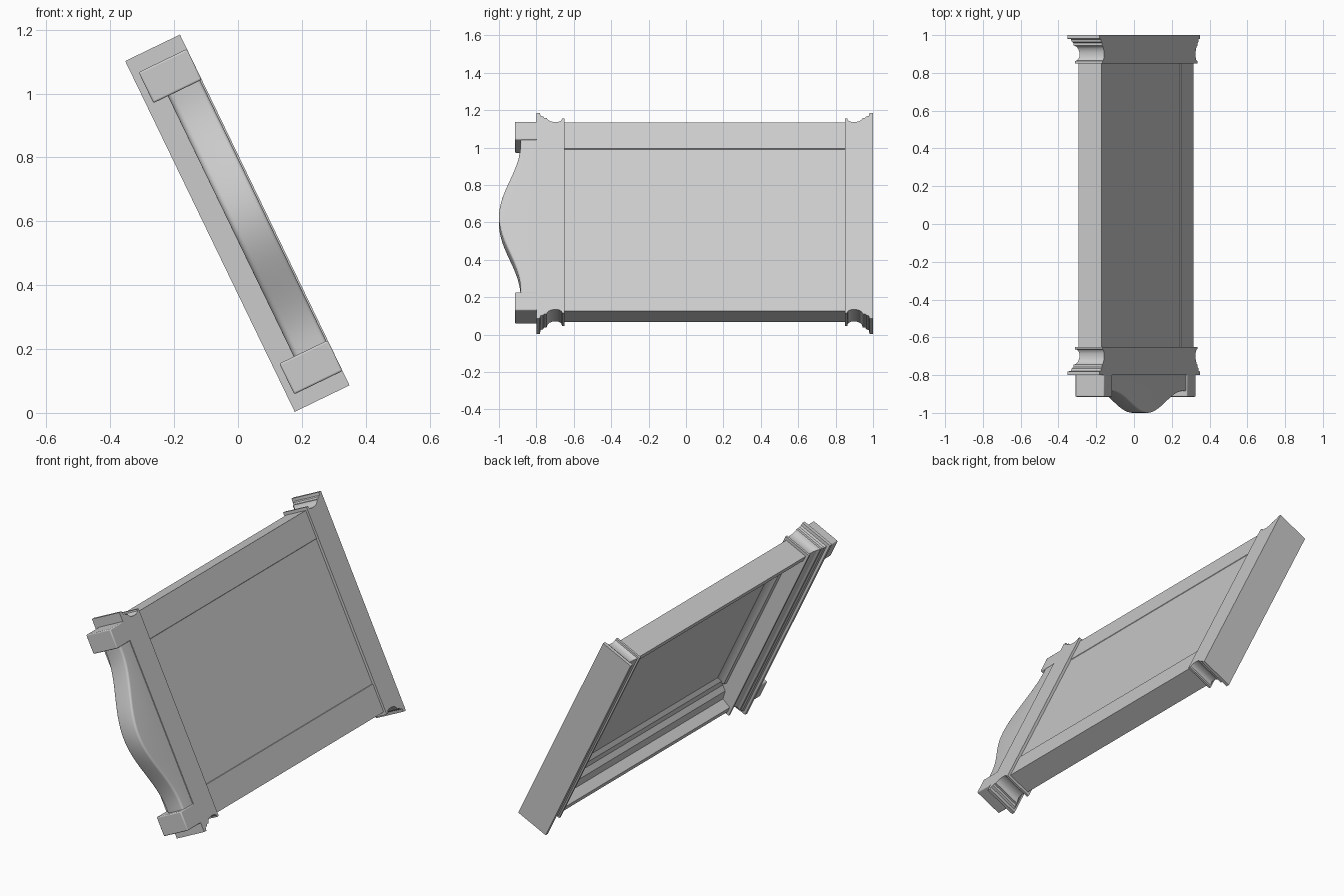
import bpy, bmesh, math
from mathutils import Matrix, Vector

if "Cube" in bpy.data.objects:
    bpy.data.objects.remove(bpy.data.objects["Cube"])

# Built upright (x = thickness, y = width, z = length), then leaned over about y
LEAN = Matrix.Translation((0, 0, 0.595)) @ Matrix.Rotation(math.radians(-25.8), 4, 'Y')
BACK = 0.093      # flush plane of end blocks and handle
BODY_BACK = 0.08  # back of the rails
HALF = 0.56       # half length of the body
FACE = -0.055     # open face of the rails


def finish(name, bm, bevel=0.0, smooth=30):
    bmesh.ops.recalc_face_normals(bm, faces=bm.faces)
    bm.transform(LEAN)
    me = bpy.data.meshes.new(name)
    bm.to_mesh(me)
    bm.free()
    ob = bpy.data.objects.new(name, me)
    bpy.context.collection.objects.link(ob)
    if bevel:
        m = ob.modifiers.new("Bevel", 'BEVEL')
        m.width, m.segments, m.limit_method = bevel, 3, 'ANGLE'
        m.angle_limit = math.radians(40)
    bpy.ops.object.select_all(action='DESELECT')
    ob.select_set(True)
    bpy.context.view_layer.objects.active = ob
    bpy.ops.object.shade_smooth_by_angle(angle=math.radians(smooth))
    return ob


def loft(name, rings, **kw):
    """Skin a list of equal-length point rings and cap both ends."""
    bm = bmesh.new()
    vs = [[bm.verts.new(p) for p in r] for r in rings]
    n = len(vs[0])
    for a, b in zip(vs, vs[1:]):
        for i in range(n):
            j = (i + 1) % n
            bm.faces.new((a[i], a[j], b[j], b[i]))
    bm.faces.new(vs[0])
    bm.faces.new(vs[-1])
    return finish(name, bm, **kw)


def box(name, x, y, z, **kw):
    rings = [[(x[0], yy, z[0]), (x[1], yy, z[0]), (x[1], yy, z[1]), (x[0], yy, z[1])] for yy in y]
    return loft(name, rings, **kw)


# Moulded rails: stepped section (z, x) running along y
RAIL = [(0.56, BODY_BACK), (0.56, FACE), (0.53, FACE), (0.515, 0.0), (0.465, 0.008),
        (0.445, 0.035), (0.41, 0.04), (0.39, 0.06), (0.405, BODY_BACK)]
for s, label in ((1, "upper"), (-1, "lower")):
    loft(label + "_rail", [[(x, y, s * z) for z, x in RAIL] for y in (-0.66, 0.86)])

# Recessed panel, set just below the rails at the back
box("panel", (0.06, BODY_BACK - 0.003), (-0.66, 0.86), (-0.407, 0.407))

# Narrow sloped beads where the panel meets the end mouldings
for y0, s, label in ((-0.65, 1, "front"), (0.85, -1, "rear")):
    bead = [(0, 0.02), (0.02, 0.025), (0.03, 0.045), (0.05, 0.061), (0, 0.065)]
    loft(label + "_panel_bead", [[(x, y0 + s * t, z) for t, x in bead] for z in (-0.42, 0.42)])

# End mouldings: (distance outward, overhang) swept round three sides, flat at the back
COVE = [(0, 0.017), (0.013, 0.017), (0.015, 0.008), (0.022, 0.002), (0.035, -0.003),
        (0.06, -0.003), (0.078, 0.002), (0.09, 0.011), (0.095, 0.022), (0.108, 0.022),
        (0.114, 0.03), (0.128, 0.034), (0.131, 0.05), (0.15, 0.05)]
for y0, s, label in ((-0.65, -1, "front"), (0.85, 1, "rear")):
    rings = []
    for t, d in COVE:
        y, z, x = y0 + s * t, HALF + d, FACE - d * 0.85
        rings.append([(x, y, -z), (BACK, y, -z), (BACK, y, z), (x, y, z)])
    loft(label + "_end_moulding", rings)

# Square blocks holding the bowed front
for s, label in ((1, "upper"), (-1, "lower")):
    box(label + "_block", (-0.075, BACK), (-0.915, -0.79), sorted((s * 0.453, s * 0.56)), bevel=0.006)

# Bowed front piece between the blocks
rings = []
for i in range(33):
    z = -0.46 + 0.92 * i / 32
    y = -0.885 - 0.115 * (0.5 + 0.5 * math.cos(math.pi * min(abs(z) / 0.43, 1)))
    x0, x1 = -0.025, 0.088
    sec = [(x1, -0.79), (x0, -0.79)]
    for cx, a0 in ((x0 + 0.018, 180), (x1 - 0.012, 270)):
        r = 0.018 if a0 == 180 else 0.012
        for k in range(5):
            a = math.radians(a0 + 22.5 * k)
            sec.append((cx + r * math.cos(a), y + r + r * math.sin(a)))
    rings.append([(px, py, z) for px, py in sec])
loft("bowed_front", rings, smooth=40)
